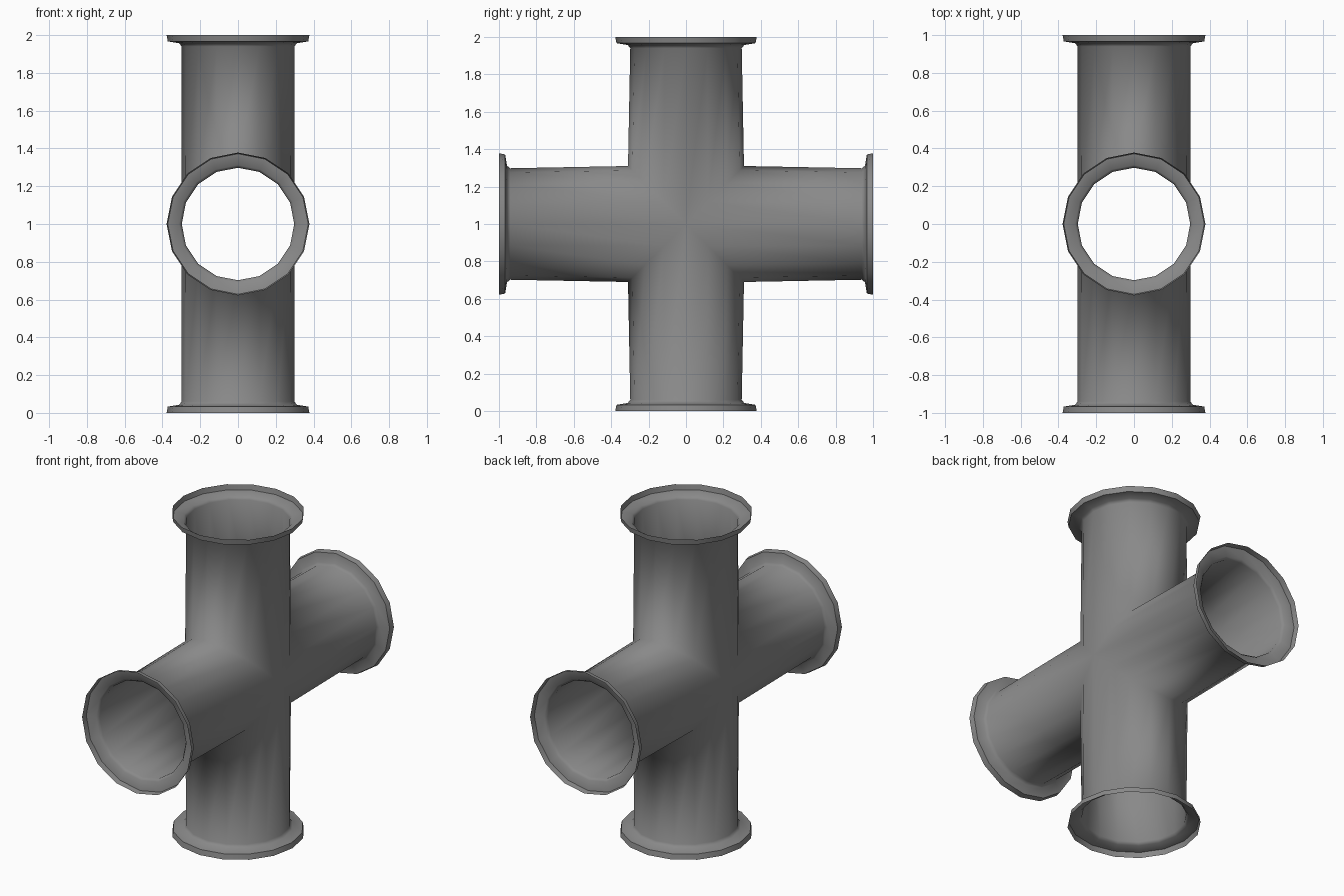
import bpy
import bmesh
from math import sin, cos, tau
from mathutils import Vector, Matrix

cube = bpy.data.objects.get("Cube")
if cube:
    bpy.data.objects.remove(cube)

SIDES = 16
R = 0.30            # pipe radius
JOINT = 0.31        # slightly widened radius at the mitred joint

# Arm profile after the joint: (distance along arm, radius)
PROFILE = [(0.94, 0.298), (0.957, 0.312), (0.967, 0.372), (1.0, 0.378)]

steel = bpy.data.materials.new("grey steel")
steel.use_nodes = True
colour = (0.25, 0.25, 0.25, 1)
steel.diffuse_color = colour
steel.node_tree.nodes["Principled BSDF"].inputs["Base Color"].default_value = colour

bm = bmesh.new()


def add_arm(turn):
    """One open pipe arm with a mitred inner end and a flared, dished flange."""
    rings = []
    angles = [tau * i / SIDES for i in range(SIDES)]
    # Mitre ring: the cut runs at 45 degrees to the neighbouring arms
    ring = [Vector((R * cos(a), JOINT * sin(a), abs(JOINT * sin(a)))) for a in angles]
    rings.append([bm.verts.new(turn @ p) for p in ring])
    for along, r in PROFILE:
        rings.append([bm.verts.new(turn @ Vector((r * cos(a), r * sin(a), along)))
                      for a in angles])
    for lower, upper in zip(rings, rings[1:]):
        for i in range(SIDES):
            j = (i + 1) % SIDES
            bm.faces.new((lower[i], lower[j], upper[j], upper[i]))
    # Crisp edge where the flange plate meets its lip
    lip = rings[-2]
    for i in range(SIDES):
        bm.edges.get((lip[i], lip[(i + 1) % SIDES])).smooth = False


# Four arms: up, down, front and back
for k in range(4):
    add_arm(Matrix.Rotation(k * tau / 4, 3, "X"))

bmesh.ops.remove_doubles(bm, verts=bm.verts, dist=0.0005)
bmesh.ops.translate(bm, verts=bm.verts, vec=(0, 0, 1))
for face in bm.faces:
    face.smooth = True

mesh = bpy.data.meshes.new("pipe_cross")
bm.to_mesh(mesh)
bm.free()
mesh.materials.append(steel)
pipe = bpy.data.objects.new("pipe_cross", mesh)
bpy.context.collection.objects.link(pipe)
